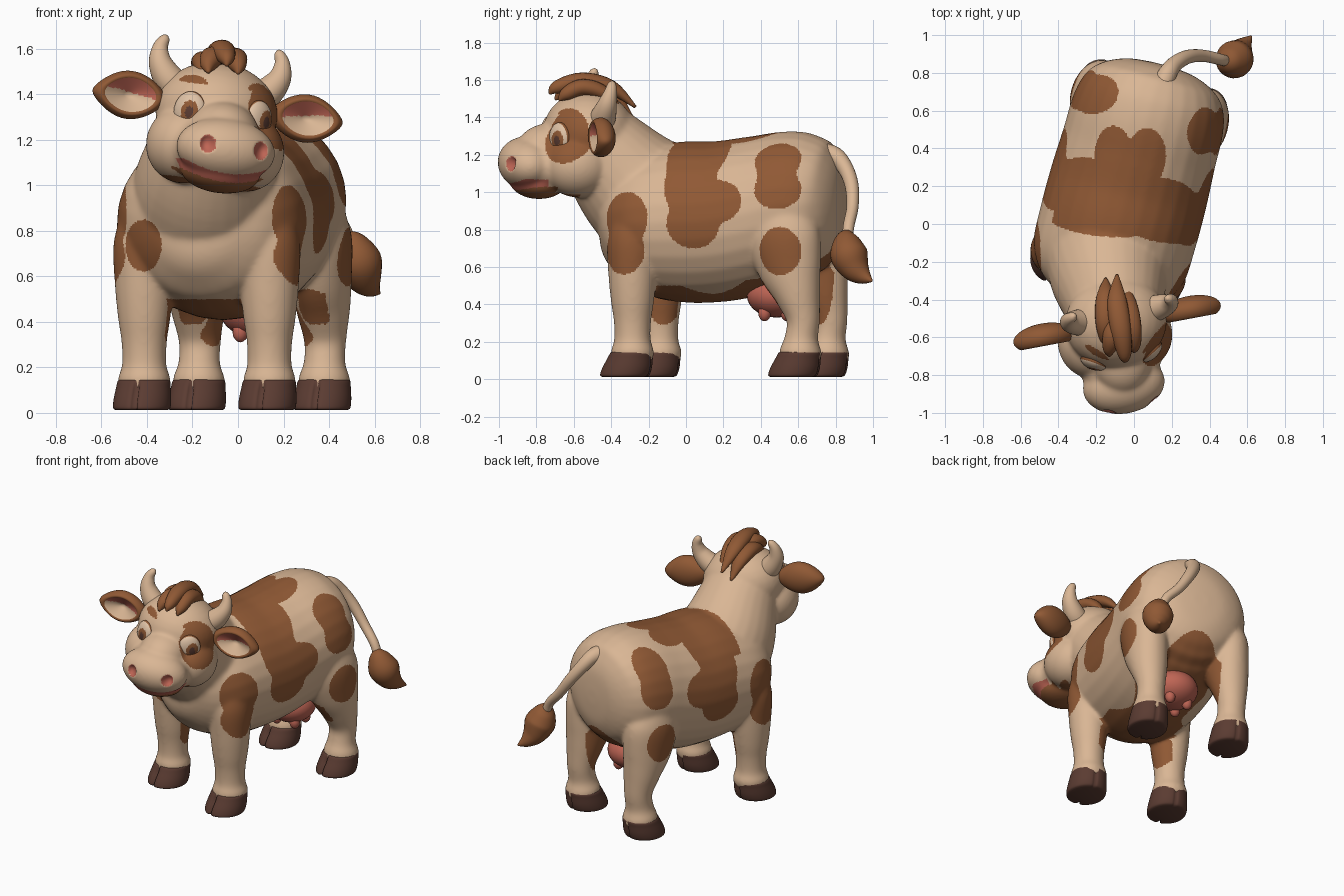
import bpy, bmesh, math
from mathutils import Matrix, Vector

if "Cube" in bpy.data.objects:
    bpy.data.objects.remove(bpy.data.objects["Cube"])

def material(name, rgb):
    m = bpy.data.materials.new(name)
    m.diffuse_color = (*rgb, 1)
    m.use_nodes = True
    m.node_tree.nodes["Principled BSDF"].inputs["Base Color"].default_value = m.diffuse_color
    return m

CREAM = material("cream hide", (0.70, 0.47, 0.30))
BROWN = material("brown hide", (0.28, 0.10, 0.035))
DARK = material("dark hoof", (0.105, 0.045, 0.032))
PINK = material("pink skin", (0.52, 0.13, 0.09))
WHITE = material("eye white", (0.74, 0.54, 0.38))

# Body and head each have their own turned frame
BODY = Matrix.Translation((-0.08, 0, 0)) @ Matrix.Rotation(math.radians(-15), 4, 'Z')
HEAD = (Matrix.Translation((-0.1, -0.52, 1.28)) @ Matrix.Rotation(math.radians(10.6), 4, 'Z')
        @ Matrix.Rotation(math.radians(7.5), 4, 'Y'))
WORLD = Matrix.Identity(4)

def make(name, bm, mats):
    bmesh.ops.recalc_face_normals(bm, faces=bm.faces)
    me = bpy.data.meshes.new(name)
    bm.to_mesh(me)
    bm.free()
    for m in mats:
        me.materials.append(m)
    for p in me.polygons:
        p.use_smooth = True
    ob = bpy.data.objects.new(name, me)
    bpy.context.collection.objects.link(ob)
    return ob

def ball(bm, c, r, M=WORLD, seg=32):
    return bmesh.ops.create_uvsphere(bm, u_segments=seg, v_segments=seg // 2, radius=1,
        matrix=M @ Matrix.Translation(c) @ Matrix.Diagonal((*r, 1)))['verts']

def loft(bm, rows, M=WORLD, ref=(1, 0, 0), seg=28, steps=5):
    """Smooth tube through rows of (x, y, z, ra, rb); rb is optional."""
    rows = [Vector((*r, r[3])) if len(r) == 4 else Vector(r) for r in rows]
    pts = []
    for i in range(len(rows) - 1):
        a, b = rows[i], rows[i + 1]
        p, q = rows[max(i - 1, 0)], rows[min(i + 2, len(rows) - 1)]
        for k in range(steps):
            t = k / steps
            pts.append(0.5 * (2 * a + (b - p) * t + (2 * p - 5 * a + 4 * b - q) * t * t
                              + (3 * a - p - 3 * b + q) * t ** 3))
    pts.append(rows[-1])
    rings = []
    for i, p in enumerate(pts):
        d = (Vector(pts[min(i + 1, len(pts) - 1)][:3]) - Vector(pts[max(i - 1, 0)][:3])).normalized()
        u = Vector(ref)
        u = (u - d * u.dot(d)).normalized()
        v = d.cross(u)
        ra, rb = max(p[3], 0.004), max(p[4], 0.004)
        rings.append([bm.verts.new(M @ (Vector(p[:3]) + u * ra * math.cos(2 * math.pi * j / seg)
                      + v * rb * math.sin(2 * math.pi * j / seg))) for j in range(seg)])
    for a, b in zip(rings, rings[1:]):
        for j in range(seg):
            bm.faces.new((a[j], a[(j + 1) % seg], b[(j + 1) % seg], b[j]))
    bm.faces.new(rings[0])
    bm.faces.new(rings[-1])

# Torso, neck, head and legs, fused into one skin
bm = bmesh.new()
loft(bm, [(0, y, z, a, b) for y, z, a, b in (
    (-.46, .80, .05, .05), (-.43, .80, .19, .2), (-.36, .81, .32, .31), (-.22, .83, .41, .39),
    (-.02, .84, .425, .43), (.2, .845, .425, .43), (.42, .885, .415, .42), (.6, .93, .41, .40),
    (.73, .94, .375, .365), (.81, .94, .30, .30), (.86, .94, .18, .19), (.875, .94, .05, .05))], BODY)
loft(bm, [(-.13, -.10, .89, .36), (-.13, -.27, 1.03, .32), (-.11, -.41, 1.18, .27), (-.1, -.5, 1.28, .24)])
ball(bm, (0, 0, .04), (.272, .245, .222), HEAD)
ball(bm, (0, -.2, -.05), (.16, .19, .14), HEAD)
ball(bm, (0, -.335, -.125), (.222, .153, .14), HEAD)
ball(bm, (0, -.27, -.22), (.18, .155, .097), HEAD)
for s in (-1, 1):
    ball(bm, (s * .14, -.08, -.12), (.168, .19, .172), HEAD)
    ball(bm, (s * .085, -.22, -.13), (.13, .17, .13), HEAD)
    x = s * .285
    loft(bm, [(x, -.22, z, r) for z, r in ((.1, .108), (.15, .116), (.21, .098), (.31, .1), (.42, .116),
                                          (.57, .13), (.75, .135), (.9, .09))], BODY)
    loft(bm, [(x, y, z, a, b) for y, z, a, b in (
        (.71, .1, .108, .108), (.71, .15, .115, .113), (.715, .22, .092, .09), (.725, .32, .094, .09),
        (.695, .45, .118, .125), (.65, .6, .135, .175), (.615, .78, .14, .195), (.6, .95, .09, .12))], BODY)
src = make("hide source", bm, [])
m = src.modifiers.new("fuse", 'REMESH')
m.mode, m.voxel_size = 'VOXEL', 0.0085
m = src.modifiers.new("soften", 'SMOOTH')
m.factor, m.iterations = 0.5, 34
skin = bpy.data.meshes.new_from_object(src.evaluated_get(bpy.context.evaluated_depsgraph_get()))
bpy.data.objects.remove(src)
skin.materials.clear()
for m in (CREAM, BROWN, PINK):
    skin.materials.append(m)
hide = bpy.data.objects.new("body_and_head", skin)
bpy.context.collection.objects.link(hide)

def blob(u, v, spots):
    """True inside a soft union of ellipses (u, v, ru, rv)."""
    return sum(math.exp(min(4, 4 * (1 - ((u - a) / c) ** 2 - ((v - b) / d) ** 2))) for a, b, c, d in spots) > 1

SADDLE = [(.15, .83, .145, .13), (.29, .95, .125, .11), (.12, 1.05, .14, .18), (.13, 1.22, .17, .16)]
SHOULDER = [(-.225, .86, .125, .14), (-.235, .69, .11, .13)]
RUMP = {1: [(.59, 1.17, .125, .09), (.6, 1.09, .1, .1), (.61, 1.01, .125, .1)],
        -1: [(.63, 1.18, .11, .10), (.63, 1.1, .1, .1), (.64, 1.03, .11, .11)]}
THIGH = [(.63, .685, .115, .13)]
BACK = [(-.07, .08, .42, .15), (-.11, .36, .1, .16), (.07, .36, .10, .15), (-.02, .25, .12, .1)]
BI, HI = BODY.inverted(), HEAD.inverted()
SIDE = BODY.to_3x3().col[0]
AFT = BODY.to_3x3().col[1]

def nostril(h):
    """0 outside, up to 1 at the middle of a nostril."""
    d = ((abs(h.x - .015) - .12) / .035) ** 2 + ((h.z + .112) / .04) ** 2
    return max(0, 1 - d) if h.y < -.3 else 0

def hide_colour(c, n):
    h, l = HI @ c, BI @ c
    ax, s = abs(l.x), (1 if l.x > 0 else -1)
    # face: nostrils, mouth, chin, eye patch, brows
    if c.z > .9 and h.y < -.03 and h.z > -.32:
        if nostril(h):
            return 2
        lip = -.23 + 1.2 * min(h.x ** 2, .035)
        if h.y < -.25 and lip - .038 < h.z < lip:
            return 2
        if h.z < lip - .038 and (h.y < -.2 or (h.z < -.265 and h.y < -.08 and n.z < -.3)):
            return 1
        if ((h.x - .19) / .13) ** 2 + ((h.y + .145) / .13) ** 2 + ((h.z - .025) / .165) ** 2 < 1:
            return 1
        bx = (abs(h.x) - .145) / .056
        if abs(bx) < 1 and abs(h.z - .17 + .012 * bx * bx) < .018 * math.sqrt(1 - bx * bx):
            return 1
        return 0
    # saddle over the back, side patches, spot on the left of the chest
    if c.z > 1.08 and l.y > -.2 and blob(c.x, c.y, BACK):
        return 1
    if n.y < .1 and c.y < 0 and ((c.x + .415) / .08) ** 2 + ((c.z - .735) / .115) ** 2 < 1:
        return 1
    if ax > .1 and c.z > .5 and n.dot(SIDE) * s > -.1:
        if any(blob(l.y, c.z, p) for p in (SADDLE, RUMP[s], THIGH, SHOULDER)):
            return 1
    # belly, the hollow behind the udder, and the inner legs
    if -.3 < l.y < .6 and c.z < min(.5, .455 + 1.5 * (l.y - .22) ** 2) + .15 * max(0, l.y - .2):
        if c.z > .39 and (ax < .17 or (ax < .34 and n.z < -.45)):
            return 1
    if ax < .19 and l.y > .4 and .42 < c.z < .72 - 4 * l.x ** 2:
        return 1
    if ax < .28 and n.dot(SIDE) * s < -.25:
        if ((l.y + .18) / .09) ** 2 + ((c.z - .46) / .17) ** 2 < 1 and n.dot(AFT) > -.25:
            return 1
        if ((l.y - .68) / .08) ** 2 + ((c.z - .5) / .21) ** 2 < 1:
            return 1
    return 0

for p in skin.polygons:
    p.use_smooth = True
    p.material_index = hide_colour(p.center, p.normal)
push = HEAD.to_3x3() @ Vector((0, .03, 0))
for v in skin.vertices:
    if v.co.z > 1:
        v.co += push * nostril(HI @ v.co)

# Hooves sloping to the toe, with a narrow cleft in front
for lname, ly in (("front", -.22), ("rear", .71)):
    for side, s in (("left", -1), ("right", 1)):
        bm = bmesh.new()
        loft(bm, [(0, 0, .012, .112, .115), (0, 0, .022, .125, .132), (0, 0, .06, .126, .133),
                  (0, 0, .11, .12, .122), (0, 0, .14, .115, .115), (0, 0, .152, .1, .1)], seg=64)
        for v in bm.verts:
            x, y, z = v.co
            cleft = max(0, 1 - abs(x) / .014) * min(1, max(0, (.155 - z) / .06))
            y += cleft * (.04 if y < 0 else -.012) - .05 * (1 - z / .15)
            v.co = BODY @ Vector((x + s * .285, y + ly, z))
        make(f"{lname}_{side}_hoof", bm, [DARK])

for side, s in (("left", -1), ("right", 1)):
    # Cupped ears with pink and cream lining
    bm = bmesh.new()
    vs = ball(bm, (0, 0, 0), (1, 1, 1), Matrix.Rotation(math.pi / 2, 4, 'X'), 48)
    for v in vs:
        r = math.hypot(v.co.x, v.co.z)
        if v.co.y < 0 and r < .8:
            v.co.y = .2 - r
    for f in bm.faces:
        c = f.calc_center_median()
        r = math.hypot(c.x, c.z)
        if c.y < .3 and r < .72:
            f.material_index = 1 if c.z > .12 + .25 * c.x * s else 2
    for v in vs:
        t = v.co.x * s
        w = 1 - (.4 if t > 0 else .25) * t * t
        v.co = HEAD @ Vector((s * .4 + v.co.x * .163, -.01 + v.co.y * .075, .066 + v.co.z * .106 * w))
    make(f"{side}_ear", bm, [BROWN, PINK, CREAM])
    # Horns
    bm = bmesh.new()
    loft(bm, [(s * .15, .03, .1, .07), (s * .22, .035, .155, .068), (s * .268, .045, .225, .052),
              (s * .275, .06, .29, .035), (s * .257, .07, .335, .022), (s * .25, .072, .35, .006)],
         HEAD, (0, 1, 0))
    make(f"{side}_horn", bm, [CREAM])
    # Eyes with brown lid rim, iris and pupil
    n = Vector((s * .5, -.86, 0)).normalized()
    up = Vector((0, 0, 1))
    R = Matrix((up.cross(n), up, n)).transposed().to_4x4()
    M = HEAD @ Matrix.Translation(Vector((s * .157, -.194, .026)) - n * .012) @ R
    bm = bmesh.new()
    vs = ball(bm, (0, 0, 0), (1, 1, 1), seg=64)
    for f in bm.faces:
        c = f.calc_center_median()
        d = math.hypot((c.x - (.26 if s > 0 else .14)) / .52, (c.y + .06) / .6)
        if c.z > 0 and d < 1:
            f.material_index = 2 if d < .5 else 1
        elif c.z < .25:
            f.material_index = 1
    for v in vs:
        v.co = M @ Vector((v.co.x * .075, v.co.y * .088, v.co.z * .045))
    make(f"{side}_eye", bm, [WHITE, BROWN, DARK])

# Forelock of overlapping strands
bm = bmesh.new()
for x0, x1, y0, y1, z in ((-.15, -.15, -.29, -.64, 1.545), (-.09, -.05, -.27, -.73, 1.595),
                          (-.03, 0, -.34, -.68, 1.56), (-.09, -.13, -.40, -.70, 1.565)):
    L = y1 - y0
    loft(bm, [(x0, y0, z - .14, .008), (x0, y0 + L * .28, z - .035, .05, .038),
              ((x0 + x1) / 2, y0 + L * .62, z, .055, .045), (x1, y1 + .04, z - .035, .036),
              (x1, y1, z - .07, .006)], seg=20)
make("forelock", bm, [BROWN])

# Tail and its tuft
bm = bmesh.new()
loft(bm, [(.12, .66, 1.2, .07), (.17, .78, 1.2, .052), (.215, .845, 1.14, .043), (.285, .885, 1.04, .037),
          (.37, .89, .92, .032), (.46, .87, .82, .03), (.50, .86, .72, .028)], seg=20)
make("tail", bm, [CREAM])
bm = bmesh.new()
loft(bm, [(.48, .865, .79, .02), (.50, .86, .75, .065), (.53, .87, .67, .1), (.555, .905, .595, .08),
          (.585, .95, .55, .045), (.622, .995, .525, .005)], seg=24)
make("tail_tuft", bm, [BROWN])

# Udder with four teats
bm = bmesh.new()
ball(bm, (.08, .485, .45), (.16, .16, .12))
for dx in (-.07, .07):
    for dy in (-.06, .06):
        ball(bm, (.08 + dx, .48 + dy, .355), (.034, .034, .045), seg=16)
make("udder", bm, [PINK])
